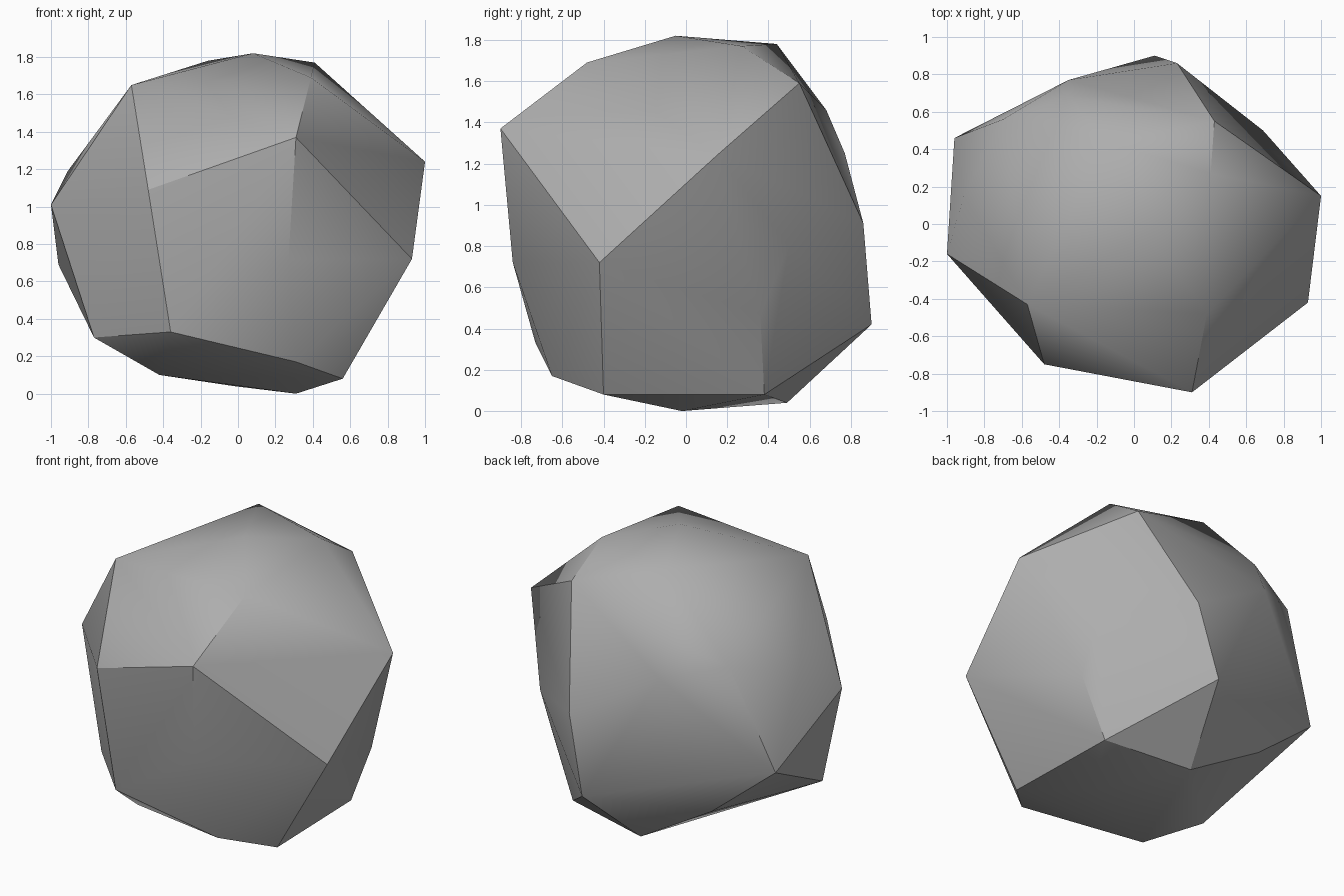
import bpy, bmesh, math

cube = bpy.data.objects.get("Cube")
if cube:
    bpy.data.objects.remove(cube)

# Stone colour
stone = bpy.data.materials.new("stone_grey")
stone.use_nodes = True
grey = (0.42, 0.42, 0.42, 1)
stone.diffuse_color = grey
stone.node_tree.nodes["Principled BSDF"].inputs["Base Color"].default_value = grey

# Corner points of the chipped boulder, grouped by region
crown = [(.08, -.05, 1.82), (.41, .27, 1.77), (-.16, .44, 1.78), (.39, -.48, 1.69),
         (-.57, -.43, 1.65), (.43, .55, 1.59)]
front = [(.31, -.9, 1.37), (-.48, -.75, 1.09), (.27, -.84, .72), (-.36, -.73, .33), (.31, -.65, .17)]
sides = [(1, .15, 1.24), (.93, -.42, .72), (.69, .5, .8), (.7, .36, .47),
         (-1, -.16, 1.01), (-.91, .15, 1.19), (-.96, .46, .69), (-.77, -.29, .3)]
back = [(-.35, .68, 1.46), (-.7, .56, 1.34), (-.35, .77, 1.25), (.23, .86, .91),
        (.11, .9, .42), (-.53, .5, .34)]
base = [(.56, -.4, .08), (.54, .38, .08), (-.02, .49, .04), (-.42, -.42, .1), (.31, -.02, 0)]

# Wrap the points in a faceted skin
bm = bmesh.new()
for point in crown + front + sides + back + base:
    bm.verts.new(point)
hull = bmesh.ops.convex_hull(bm, input=bm.verts)
loose = {v for v in hull["geom_interior"] + hull["geom_unused"] if isinstance(v, bmesh.types.BMVert)}
bmesh.ops.delete(bm, geom=list(loose), context="VERTS")
bmesh.ops.recalc_face_normals(bm, faces=bm.faces)

mesh = bpy.data.meshes.new("boulder")
bm.to_mesh(mesh)
bm.free()
mesh.materials.append(stone)
boulder = bpy.data.objects.new("boulder", mesh)
bpy.context.collection.objects.link(boulder)

# Soft shading with crisp chipped ridges
bpy.ops.object.select_all(action="DESELECT")
boulder.select_set(True)
bpy.context.view_layer.objects.active = boulder
bpy.ops.object.shade_smooth_by_angle(angle=math.radians(30))
